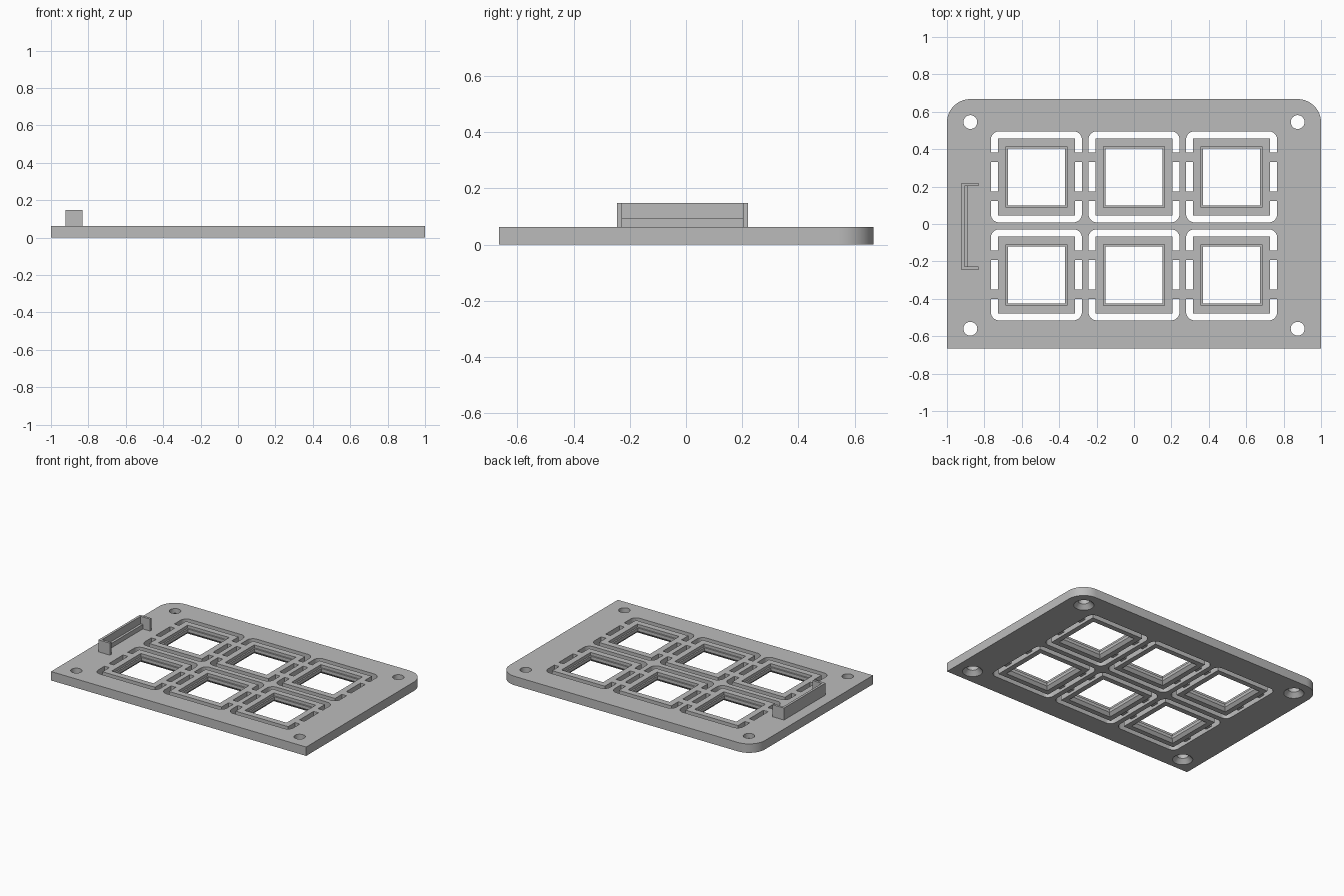
import bpy
import bmesh
from math import cos, sin, pi, radians

cube = bpy.data.objects.get("Cube")
if cube:
    bpy.data.objects.remove(cube, do_unlink=True)

TOP = 0.063          # plate thickness
OPENING = 0.2435     # half width of each plate opening
PAD = 0.206          # half width of each floating pad
CELLS = [(x, y) for x in (-0.522, 0, 0.522) for y in (0.252, -0.272)]

grey = bpy.data.materials.new("plain grey")
grey.use_nodes = True
grey.diffuse_color = (0.5, 0.5, 0.5, 1)
grey.node_tree.nodes["Principled BSDF"].inputs["Base Color"].default_value = (0.5, 0.5, 0.5, 1)


def outline(x0, x1, y0, y1, front=0, back=0, steps=10):
    """Counter-clockwise rectangle with optional corner radii."""
    points = []
    corners = ((x1, y1, back, -1, -1), (x0, y1, back, 1, -1),
               (x0, y0, front, 1, 1), (x1, y0, front, -1, 1))
    for i, (x, y, r, sx, sy) in enumerate(corners):
        if not r:
            points.append((x, y))
            continue
        for k in range(steps + 1):
            a = (i + k / steps) * pi / 2
            points.append((x + sx * r + r * cos(a), y + sy * r + r * sin(a)))
    return points


def square(cx, cy, h, radius=0):
    return outline(cx - h, cx + h, cy - h, cy + h, radius, radius)


def circle(cx, cy, r, n=32):
    return [(cx + r * cos(2 * pi * k / n), cy + r * sin(2 * pi * k / n)) for k in range(n)]


def stack(bm, levels, ring=False):
    """Join matching outlines at given heights; cap the ends or close into a ring."""
    loops = [[bm.verts.new((x, y, z)) for x, y in pts] for pts, z in levels]
    pairs = list(zip(loops, loops[1:]))
    if ring:
        pairs.append((loops[-1], loops[0]))
    else:
        bm.faces.new(loops[0][::-1])
        bm.faces.new(loops[-1])
    for a, b in pairs:
        for i in range(len(a)):
            j = (i + 1) % len(a)
            bm.faces.new((a[i], a[j], b[j], b[i]))


def box(bm, x0, x1, y0, y1, z0, z1):
    pts = outline(x0, x1, y0, y1)
    stack(bm, [(pts, z0), (pts, z1)])


def finish(name, bm):
    bmesh.ops.recalc_face_normals(bm, faces=bm.faces)
    mesh = bpy.data.meshes.new(name)
    bm.to_mesh(mesh)
    bm.free()
    mesh.materials.append(grey)
    obj = bpy.data.objects.new(name, mesh)
    bpy.context.collection.objects.link(obj)
    return obj


# Base plate with rounded back corners
bm = bmesh.new()
edge = outline(-1, 1, -0.665, 0.668, back=0.125)
stack(bm, [(edge, 0), (edge, TOP)])
plate = finish("base_plate", bm)

# Cutter: rounded openings and countersunk screw holes
bm = bmesh.new()
for cx, cy in CELLS:
    pts = square(cx, cy, OPENING, 0.045)
    stack(bm, [(pts, -0.1), (pts, 0.2)])
for x in (-0.875, 0.875):
    for y in (0.545, -0.56):
        wide, narrow = circle(x, y, 0.065), circle(x, y, 0.037)
        stack(bm, [(wide, -0.1), (wide, 0), (narrow, 0.03), (narrow, 0.2)])
cutter = finish("opening_cutter", bm)
cutter.hide_render = True

cut = plate.modifiers.new("openings", 'BOOLEAN')
cut.operation = 'DIFFERENCE'
cut.solver = 'EXACT'
cut.object = cutter
bpy.context.view_layer.objects.active = plate
bpy.ops.object.modifier_apply(modifier=cut.name)
bpy.data.objects.remove(cutter, do_unlink=True)

# Socket pads: stepped lip above, chamfer below
profile = [(PAD, 0), (PAD, TOP), (0.163, TOP), (0.163, 0.042),
           (0.1525, 0.042), (0.1525, 0.02), (0.17, 0)]
bm = bmesh.new()
for cx, cy in CELLS:
    stack(bm, [(square(cx, cy, h), z) for h, z in profile], ring=True)
pads = finish("socket_pads", bm)

# Short bridges holding the pads in their openings
bm = bmesh.new()
for cx, cy in CELLS:
    for sx in (-1, 1):
        for sy in (-1, 1):
            xs = sorted((cx + sx * PAD, cx + sx * OPENING))
            ys = sorted((cy + sy * 0.079, cy + sy * 0.129))
            box(bm, *xs, *ys, 0.02, TOP)
bridges = finish("pad_bridges", bm)

# Upright bracket: back wall, low ledge and two end walls
bm = bmesh.new()
box(bm, -0.922, -0.905, -0.228, 0.203, TOP, 0.148)
box(bm, -0.905, -0.888, -0.228, 0.203, TOP, 0.095)
for y in (-0.245, 0.203):
    box(bm, -0.922, -0.832, y, y + 0.017, TOP, 0.148)
bracket = finish("side_bracket", bm)

# Smooth the rounded parts, keep edges sharp
bpy.ops.object.select_all(action='DESELECT')
plate.select_set(True)
bpy.context.view_layer.objects.active = plate
bpy.ops.object.shade_smooth_by_angle(angle=radians(30))
